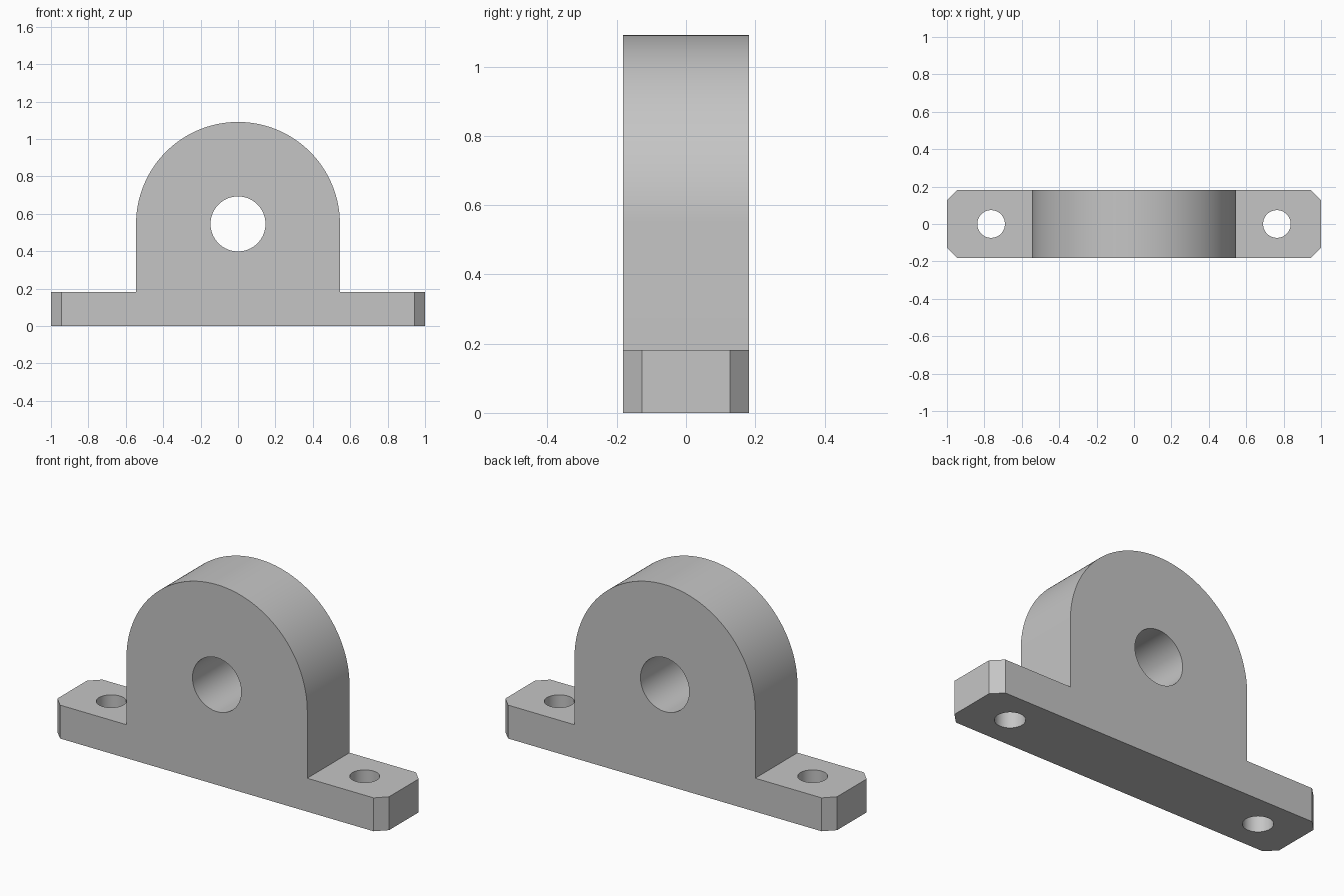
import bpy
import bmesh
from math import radians, sin, cos, pi

if "Cube" in bpy.data.objects:
    bpy.data.objects.remove(bpy.data.objects["Cube"], do_unlink=True)

HALF_DEPTH = 0.182
BASE_HEIGHT = 0.182
ARCH_RADIUS = 0.545
AXIS_HEIGHT = 0.546
CHAMFER = 0.055
ARC_STEPS = 96

# Plain grey metal
grey = bpy.data.materials.new("grey_metal")
grey.use_nodes = True
colour = (0.56, 0.56, 0.56, 1)
grey.diffuse_color = colour
grey.node_tree.nodes["Principled BSDF"].inputs["Base Color"].default_value = colour

# Front profile: flat foot with a round-topped upright
arc = [(ARCH_RADIUS * cos(pi * i / ARC_STEPS), AXIS_HEIGHT + ARCH_RADIUS * sin(pi * i / ARC_STEPS))
       for i in range(ARC_STEPS + 1)]
profile = ([(-1, 0), (1, 0), (1, BASE_HEIGHT), (ARCH_RADIUS, BASE_HEIGHT)] + arc
           + [(-ARCH_RADIUS, BASE_HEIGHT), (-1, BASE_HEIGHT)])

bm = bmesh.new()
face = bm.faces.new([bm.verts.new((x, -HALF_DEPTH, z)) for x, z in profile])
extruded = bmesh.ops.extrude_face_region(bm, geom=[face])["geom"]
bmesh.ops.translate(bm, vec=(0, 2 * HALF_DEPTH, 0),
                    verts=[v for v in extruded if isinstance(v, bmesh.types.BMVert)])

# Chamfer the upright corners at both ends of the foot
corners = [e for e in bm.edges
           if all(abs(v.co.x) > 0.99 for v in e.verts)
           and abs(e.verts[0].co.z - e.verts[1].co.z) > 0.1]
bmesh.ops.bevel(bm, geom=corners, offset=CHAMFER, offset_type='OFFSET',
                segments=1, affect='EDGES')
bmesh.ops.recalc_face_normals(bm, faces=bm.faces)
mesh = bpy.data.meshes.new("bearing_bracket")
bm.to_mesh(mesh)
bm.free()
bracket = bpy.data.objects.new("bearing_bracket", mesh)
bpy.context.collection.objects.link(bracket)
mesh.materials.append(grey)


def drill(name, radius, location, rotation=(0, 0, 0)):
    """Cut a round through hole in the bracket."""
    bpy.ops.mesh.primitive_cylinder_add(vertices=64, radius=radius, depth=1,
                                        location=location, rotation=rotation)
    cutter = bpy.context.object
    cutter.name = name
    cutter.hide_render = True
    cutter.data.materials.append(grey)
    cut = bracket.modifiers.new(name, 'BOOLEAN')
    cut.operation = 'DIFFERENCE'
    cut.solver = 'EXACT'
    cut.object = cutter
    bpy.ops.object.select_all(action='DESELECT')
    bracket.select_set(True)
    bpy.context.view_layer.objects.active = bracket
    bpy.ops.object.modifier_apply(modifier=cut.name)
    bpy.data.objects.remove(cutter, do_unlink=True)


# Shaft bore, then a bolt hole on each side
drill("shaft_bore", 0.147, (0, 0, AXIS_HEIGHT), (radians(90), 0, 0))
for side in (-1, 1):
    drill("bolt_hole", 0.074, (side * 0.764, 0, 0))

bpy.ops.object.shade_smooth_by_angle(angle=radians(30))
